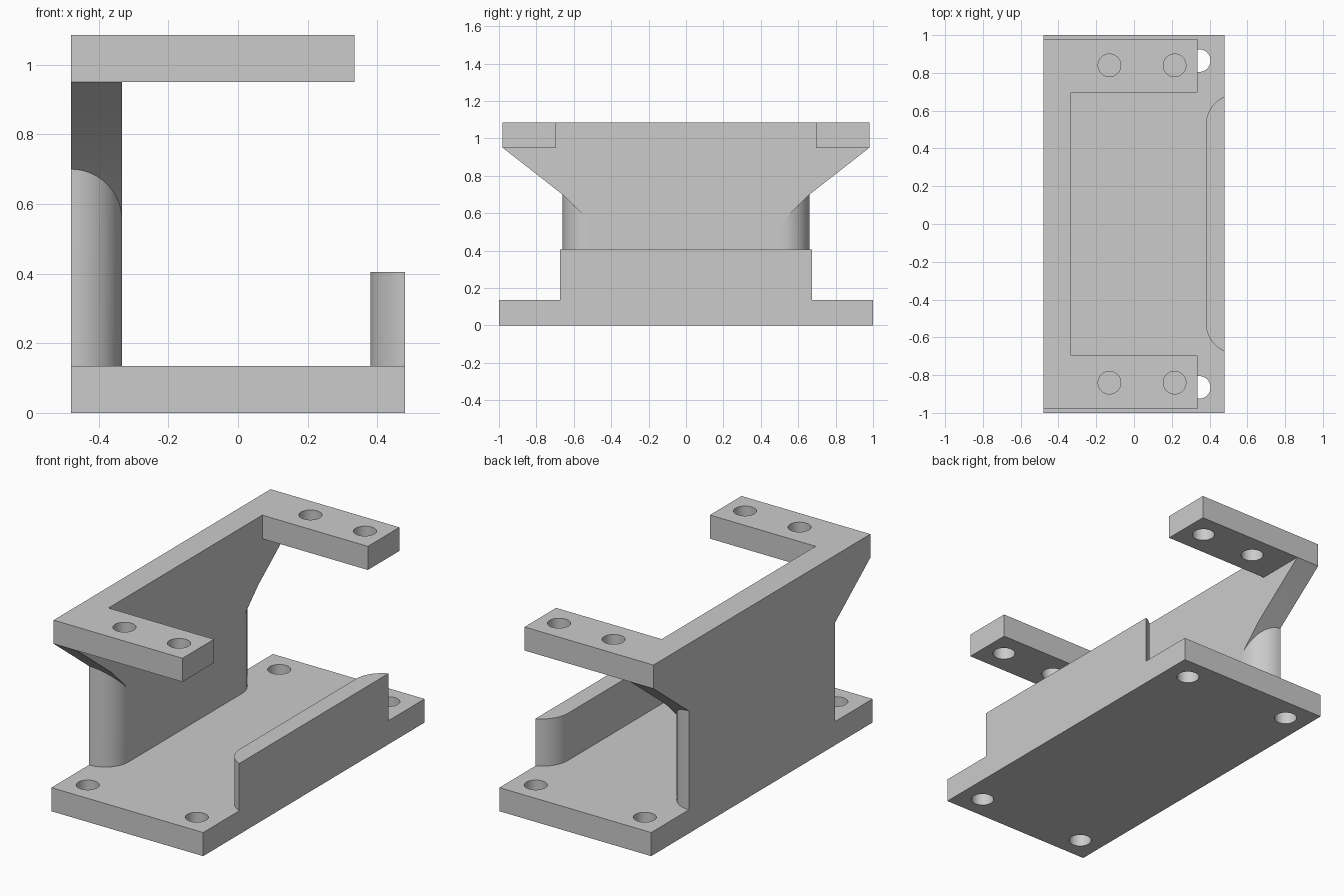
import bpy
import bmesh
from math import sin, cos, pi, acos, radians
from mathutils import Vector

cube = bpy.data.objects.get("Cube")
if cube:
    bpy.data.objects.remove(cube, do_unlink=True)

grey = bpy.data.materials.new("light grey")
grey.use_nodes = True
grey.diffuse_color = (0.6, 0.6, 0.6, 1)
grey.node_tree.nodes["Principled BSDF"].inputs["Base Color"].default_value = (0.6, 0.6, 0.6, 1)

# Main dimensions
HALF_X, BACK_IN = 0.48, -0.333
BASE_TOP, FRAME_BOTTOM, FRAME_TOP, LIP_TOP = 0.135, 0.95, 1.085, 0.405
COLUMN_Y, COLUMN_R = 0.513, 0.147
HOLE_R = 0.06


def prism(name, loops, depth, top=None):
    """Fill outlines (the extra loops are holes) and extrude them along depth."""
    bm = bmesh.new()
    edges = []
    for loop in loops:
        verts = [bm.verts.new(p) for p in loop]
        edges += [bm.edges.new((a, b)) for a, b in zip(verts, verts[1:] + verts[:1])]
    bmesh.ops.triangle_fill(bm, edges=edges, use_beauty=True)
    result = bmesh.ops.extrude_face_region(bm, geom=bm.faces[:])
    for v in result["geom"]:
        if isinstance(v, bmesh.types.BMVert):
            v.co += Vector(depth)
            if top:
                v.co.z = top(v.co)
    bmesh.ops.recalc_face_normals(bm, faces=bm.faces[:])
    # Merge the flat caps back into clean polygons
    bmesh.ops.dissolve_limit(bm, angle_limit=radians(0.5), verts=bm.verts[:], edges=bm.edges[:])
    mesh = bpy.data.meshes.new(name)
    bm.to_mesh(mesh)
    bm.free()
    mesh.materials.append(grey)
    obj = bpy.data.objects.new(name, mesh)
    bpy.context.collection.objects.link(obj)
    bpy.ops.object.select_all(action="DESELECT")
    obj.select_set(True)
    bpy.context.view_layer.objects.active = obj
    bpy.ops.object.shade_smooth_by_angle(angle=radians(30))
    return obj


def arc(cx, cy, r, start, end, z, n=20):
    return [(cx + r * cos(start + (end - start) * i / n),
             cy + r * sin(start + (end - start) * i / n), z) for i in range(n + 1)]


def holes(xs, y, z):
    return [arc(x, s * y, HOLE_R, 0, 2 * pi, z, 40)[:-1] for x in xs for s in (-1, 1)]


def mirrored(half):
    """Complete an outline that is symmetric in y."""
    return half + [(x, -y, z) for x, y, z in reversed(half)]


# Base plate with four bolt holes
base = mirrored([(-HALF_X, 1, 0), (HALF_X, 1, 0)])
prism("base_plate", [base] + holes((-0.345, 0.345), 0.865, 0), (0, 0, BASE_TOP))

# C-shaped upper frame with two bolt holes in each arm
frame = mirrored([(-HALF_X, 0.98, FRAME_BOTTOM), (0.335, 0.98, FRAME_BOTTOM),
                  (0.335, 0.695, FRAME_BOTTOM), (BACK_IN, 0.695, FRAME_BOTTOM)])
prism("upper_frame", [frame] + holes((-0.13, 0.215), 0.84, FRAME_BOTTOM),
      (0, 0, FRAME_TOP - FRAME_BOTTOM))

# Upright wall flaring out to carry the frame
wall = mirrored([(-HALF_X, 0.98, FRAME_BOTTOM), (-HALF_X, 0.66, 0.7),
                 (-HALF_X, COLUMN_Y, COLUMN_Y + 0.04), (-HALF_X, COLUMN_Y, BASE_TOP)])
prism("upright_wall", [wall], (BACK_IN + HALF_X, 0, 0))

# Quarter-round wall ends, cut off by the sloping underside of the flare
for side, label in ((1, "back"), (-1, "front")):
    corner = arc(-HALF_X, side * COLUMN_Y, COLUMN_R, 0, side * pi / 2, BASE_TOP)
    corner.append((-HALF_X, side * COLUMN_Y, BASE_TOP))
    prism(label + "_wall_end", [corner], (0, 0, 0.5), top=lambda co: abs(co.y) + 0.04)

# Low lip with rounded inner corners
LIP_R, LIP_X = 0.165, 0.38
cx = LIP_X + LIP_R
lip = mirrored(arc(cx, 0.523, LIP_R, pi - acos((cx - HALF_X) / LIP_R), pi, BASE_TOP))
prism("low_lip", [lip], (0, 0, LIP_TOP - BASE_TOP))
